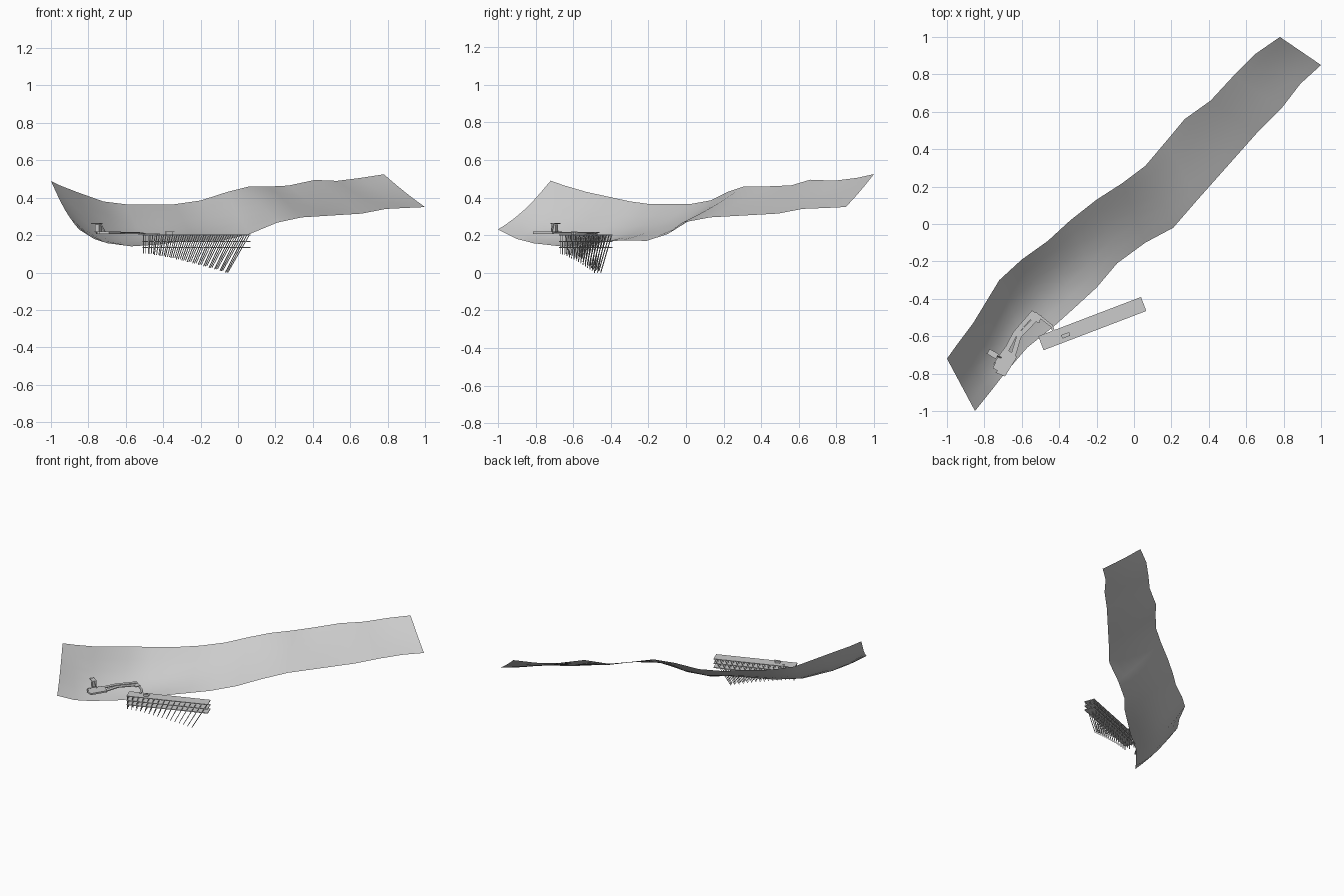
import bpy, bmesh, math
from mathutils import Vector, Matrix

if "Cube" in bpy.data.objects:
    bpy.data.objects.remove(bpy.data.objects["Cube"])


def make(name, bm, smooth=False):
    bmesh.ops.recalc_face_normals(bm, faces=bm.faces)
    me = bpy.data.meshes.new(name)
    bm.to_mesh(me)
    bm.free()
    ob = bpy.data.objects.new(name, me)
    bpy.context.collection.objects.link(ob)
    if smooth:
        for p in me.polygons:
            p.use_smooth = True
    return ob


def add_box(bm, c, size, ang=0.0):
    m = Matrix.Translation(c) @ Matrix.Rotation(ang, 4, 'Z') @ Matrix.Diagonal((*size, 1))
    bmesh.ops.create_cube(bm, size=1, matrix=m)


def add_beam(bm, a, b, w):
    a, b = Vector(a), Vector(b)
    d = b - a
    m = Matrix.Translation((a + b) / 2) @ d.to_track_quat('Z', 'Y').to_matrix().to_4x4()
    bmesh.ops.create_cube(bm, size=1, matrix=m @ Matrix.Diagonal((w, w, d.length, 1)))


def add_slab(bm, pts, z, h):
    lo = [bm.verts.new((x, y, z)) for x, y in pts]
    hi = [bm.verts.new((x, y, z + h)) for x, y in pts]
    bm.faces.new(lo)
    bm.faces.new(hi)
    for i in range(len(pts)):
        j = (i + 1) % len(pts)
        bm.faces.new((lo[i], lo[j], hi[j], hi[i]))


def ribbon(path, w):
    left, right = [], []
    P = [Vector(p) for p in path]
    for i, p in enumerate(P):
        d = (P[min(i + 1, len(P) - 1)] - P[max(i - 1, 0)]).normalized()
        n = Vector((-d.y, d.x)) * w / 2
        left.append(p + n)
        right.append(p - n)
    return left + right[::-1]


# hillside strip lofted between its upper and lower edges
upper = [(-1, -.72, .49), (-.95, -.65, .465), (-.86, -.53, .43), (-.72, -.30, .38),
         (-.60, -.19, .365), (-.46, -.09, .365), (-.34, .02, .365), (-.20, .13, .385),
         (-.06, .22, .43), (.06, .31, .46), (.17, .44, .46), (.27, .56, .465),
         (.41, .66, .495), (.53, .79, .49), (.65, .91, .505), (.78, 1, .525)]
lower = [(-.85, -1, .23), (-.77, -.90, .18), (-.70, -.81, .157), (-.57, -.66, .14),
         (-.42, -.54, .15), (-.32, -.45, .165), (-.20, -.34, .172), (-.09, -.21, .17),
         (.06, -.10, .205), (.21, -.02, .267), (.34, .13, .295), (.50, .31, .305),
         (.66, .49, .315), (.79, .62, .34), (.89, .75, .345), (1, .85, .35)]
sag = [.025, .045, .06, .06, .06, .05, .03, .02, .01, .01, 0, .01, 0, .01, .005, .005]
bm = bmesh.new()
COLS = 7
rows = []
for a, b, s in zip(upper, lower, sag):
    row = []
    for i in range(COLS):
        t = i / (COLS - 1)
        p = Vector(a).lerp(Vector(b), t)
        p.z -= s * math.sin(math.pi * t)
        row.append(bm.verts.new(p))
    rows.append(row)
for r, q in zip(rows, rows[1:]):
    for i in range(COLS - 1):
        bm.faces.new((r[i], r[i + 1], q[i + 1], q[i]))
make("hillside", bm, True)

# pier frame: local u runs along the pier, v across it
ANG = math.atan2(.21, .55)
C = Vector((-.223, -.5325, 0))
U = Vector((math.cos(ANG), math.sin(ANG), 0))
V = Vector((-U.y, U.x, 0))
L, W = .588, .08


def pier(u, v, z):
    return C + U * u + V * v + Vector((0, 0, z))


# deck and lower tiers
for name, z in (("pier_deck", .200), ("middle_tier", .166), ("lower_tier", .134)):
    bm = bmesh.new()
    add_box(bm, pier(0, 0, z), (L, W, .005), ANG)
    make(name, bm)

# piles, longer and more raked toward the sea end
bm = bmesh.new()
N = 16
for i in range(N):
    k = i / (N - 1)
    u = -L / 2 + .005 + k * (L - .01)
    drop = .1 + .1 * k ** 1.3
    for v in (-W / 2 + .004, 0, W / 2 - .004):
        add_beam(bm, pier(u, v, .2),
                 pier(u - .115 * k, v * (1 - .5 * k), .2 - drop + .001), .004)
make("pier_piles", bm)

# small hut on the pier
bm = bmesh.new()
add_box(bm, pier(-.16, -.008, .209), (.036, .014, .013), ANG)
add_box(bm, pier(-.155, -.008, .217), (.045, .02, .003), ANG)
make("pier_hut", bm)

# stepped shore platform
bm = bmesh.new()
add_slab(bm, [(-.76, -.76), (-.74, -.74), (-.755, -.77), (-.73, -.785), (-.74, -.795),
              (-.69, -.815), (-.625, -.71), (-.69, -.66), (-.72, -.70)], .207, .012)
make("shore_platform", bm)

# lookout tower
bm = bmesh.new()
add_box(bm, (-.745, -.70, .237), (.025, .03, .04), -.55)
add_box(bm, (-.755, -.695, .262), (.055, .03, .006), -.55)
add_beam(bm, (-.71, -.715, .215), (-.735, -.705, .26), .006)
make("lookout_tower", bm)

# walkways from the platform to the pier
for name, path, w, z in (
        ("upper_walkway", [(-.69, -.69), (-.635, -.585), (-.535, -.47)], .026, .212),
        ("lower_walkway", [(-.645, -.70), (-.615, -.60), (-.515, -.495)], .026, .207),
        ("walkway_landing", [(-.56, -.49), (-.50, -.51)], .04, .206),
        ("pier_link", [(-.53, -.475), (-.44, -.545), (-.425, -.59)], .014, .204)):
    bm = bmesh.new()
    add_slab(bm, ribbon(path, w), z, .006)
    make(name, bm)
